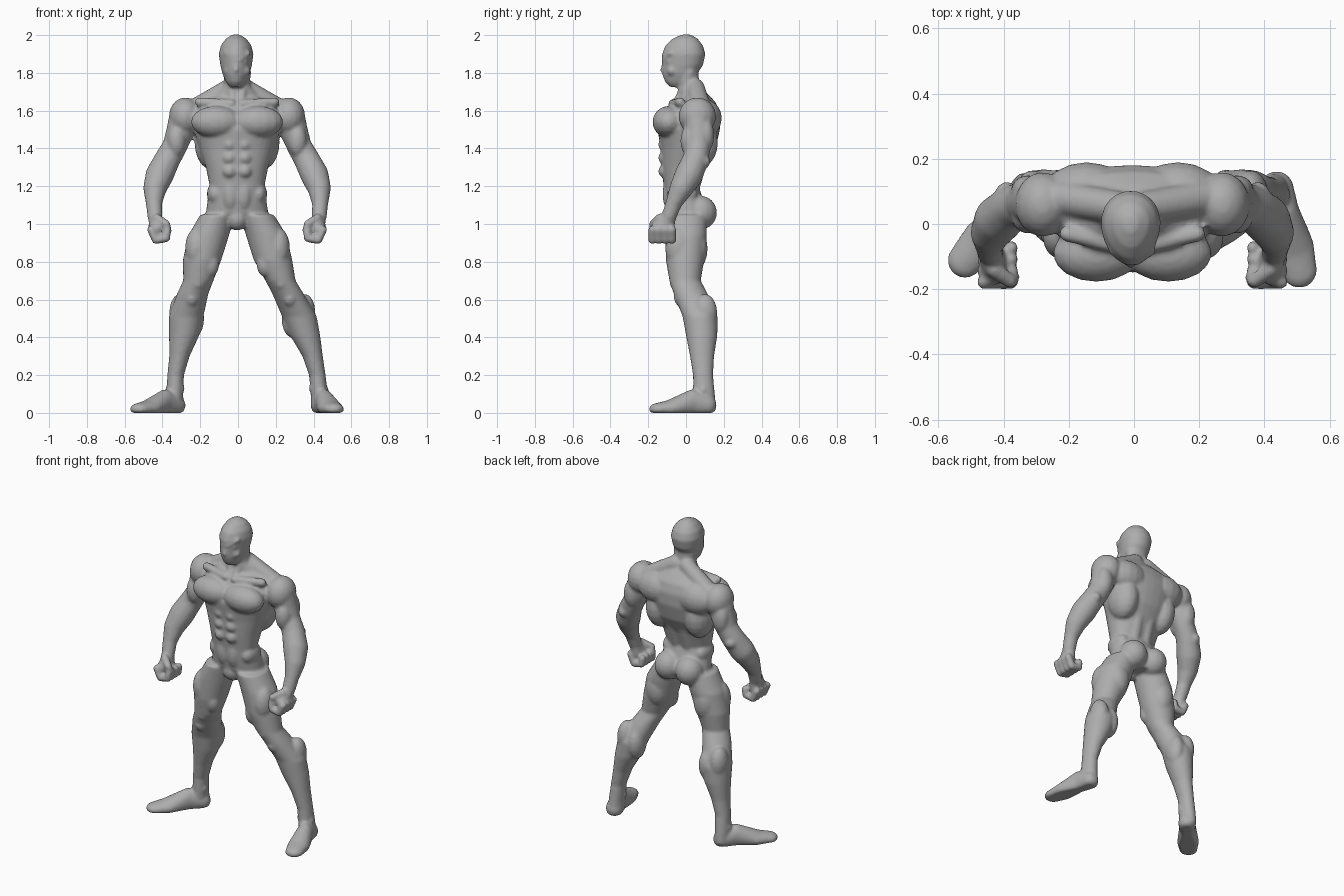
import bpy
import bmesh
from math import cos, sin, pi, copysign
from mathutils import Vector

default_cube = bpy.data.objects.get("Cube")
if default_cube:
    bpy.data.objects.remove(default_cube, do_unlink=True)

bm = bmesh.new()
CENTRE = -.005
SIDES = (1, -1)


def ball(x, y, z, rx, ry=None, rz=None):
    """Points spread over one ellipsoid, flattened at the ground."""
    ry, rz = ry or rx, rz or rx
    points = []
    for ring in range(1, 10):
        tilt = pi * ring / 10
        for step in range(16):
            turn = pi * step / 8
            points.append((x + rx * sin(tilt) * cos(turn),
                           y + ry * sin(tilt) * sin(turn),
                           max(z + rz * cos(tilt), 0)))
    points += [(x, y, z + rz), (x, y, max(z - rz, 0))]
    return points


def hull(*balls):
    """Tight skin around one or more ellipsoids."""
    verts = [bm.verts.new(p) for b in balls for p in ball(*b)]
    bmesh.ops.convex_hull(bm, input=verts)
    loose = [v for v in verts if not v.link_faces]
    bmesh.ops.delete(bm, geom=loose, context='VERTS')


def chain(*balls):
    """Limb made of hulls between neighbouring ellipsoids."""
    for first, second in zip(balls, balls[1:]):
        hull(first, second)


def pair(*balls):
    """Ellipsoid or chain of ellipsoids on both sides of the body."""
    for side in SIDES:
        moved = [(side * b[0] + CENTRE, *b[1:]) for b in balls]
        if len(moved) == 1:
            hull(*moved)
        else:
            chain(*moved)


def loft(rows, square=1.0, taper=0.0, count=32):
    """Closed stack of level rounded slices: x, y, z, half width, half depth."""
    rings = []
    for x, y, z, rx, ry in rows:
        ring = []
        for step in range(count):
            c, s = cos(2 * pi * step / count), sin(2 * pi * step / count)
            c = copysign(abs(c) ** square, c)
            s = copysign(abs(s) ** square, s)
            ring.append(bm.verts.new((x + rx * c * (1 + taper * s), y + ry * s, z)))
        rings.append(ring)
    for low, high in zip(rings, rings[1:]):
        for i in range(count):
            j = (i + 1) % count
            bm.faces.new((low[i], low[j], high[j], high[i]))
    bm.faces.new(list(reversed(rings[0])))
    bm.faces.new(rings[-1])


# Torso and neck
torso = [
    (.02, .99, .08, .08), (.01, 1.06, .165, .11), (-.01, 1.13, .155, .1),
    (-.025, 1.2, .145, .093), (-.015, 1.3, .165, .115), (.01, 1.4, .2, .145),
    (.015, 1.5, .23, .165), (.03, 1.58, .24, .15), (.045, 1.64, .21, .115),
    (.045, 1.68, .12, .08), (.015, 1.73, .07, .055), (.01, 1.82, .068, .055),
]
loft([(CENTRE, *row) for row in torso], square=.88)

# Chest, collar bones and neck cords
pair((.11, -.09, 1.54, .135, .088, .085))
pair((.03, -.07, 1.635, .025), (.2, -.03, 1.645, .025))
pair((.055, .02, 1.8, .022), (.02, -.04, 1.66, .022))

# Upper back: neck slope, shoulder blades, flanks and spine columns
pair((.04, .05, 1.72, .05), (.22, .08, 1.61, .055))
pair((.14, .1, 1.56, .13, .09, .1))
pair((.14, .06, 1.43, .085, .11, .14))
pair((.045, .12, 1.52, .055), (.04, .06, 1.32, .05), (.04, .03, 1.2, .045))

# Stomach muscles and waist
for level in (1.42, 1.35, 1.28):
    pair((.04, -.115, level, .037, .032, .036))
pair((.035, -.085, 1.16, .045, .04, .09))
pair((.115, -.02, 1.16, .045, .08, .06))

# Seat and groin
pair((.075, .075, 1.06, .085, .09, .09))
hull((CENTRE, -.045, 1.03, .06, .06, .065))

# Head
head = [
    (-.06, 1.725, .03, .025), (-.055, 1.75, .052, .055), (-.035, 1.79, .07, .09),
    (-.018, 1.84, .083, .108), (-.012, 1.9, .091, .115), (-.01, 1.945, .08, .1),
    (-.005, 1.98, .055, .068), (0, 2.003, .02, .025),
]
loft([(-.01, *row) for row in head], taper=.14)

# Face: nose, brows, eyes and cheeks
hull((-.01, -.112, 1.86, .012), (-.01, -.122, 1.815, .015))
pair((.012, -.115, 1.868, .014), (.06, -.082, 1.905, .014))
pair((.04, -.092, 1.862, .02, .014, .012))
pair((.045, -.075, 1.81, .026))

# Arms
pair((.28, .06, 1.57, .08), (.305, .065, 1.48, .073), (.33, .065, 1.41, .066),
     (.37, .05, 1.34, .069), (.41, .015, 1.26, .075), (.435, -.025, 1.19, .062),
     (.44, -.065, 1.11, .043), (.435, -.09, 1.04, .04))

# Shoulder caps, front and back arm muscles, elbows
pair((.275, .06, 1.57, .086, .1, .1))
pair((.32, .02, 1.44, .05, .05, .085))
pair((.32, .105, 1.47, .052, .045, .09))
pair((.385, .095, 1.33, .035))

# Fists: palm, curled fingers and thumb
pair((.435, -.09, 1.04, .036), (.425, -.125, .975, .04, .065, .045))
for finger in range(4):
    y = -.178 + finger * .035
    pair((.455, y, .97, .022), (.43, y, .915, .022),
         (.375, y, .925, .022), (.37, y, .965, .02))
pair((.425, -.14, 1.03, .025), (.375, -.175, 1.0, .022), (.365, -.165, .965, .02))

# Legs: y, half depth, half width, height, left x, right x
leg = [
    (.1, .058, .045, .03, .43, -.335), (.095, .058, .045, .1, .43, -.335),
    (.09, .053, .044, .2, .42, -.33), (.085, .064, .054, .3, .395, -.31),
    (.083, .083, .08, .41, .355, -.285), (.075, .093, .092, .51, .325, -.275),
    (.025, .09, .083, .63, .265, -.24), (-.005, .083, .08, .7, .225, -.21),
    (-.005, .102, .102, .81, .185, -.19), (0, .11, .108, .94, .15, -.155),
    (0, .11, .09, 1.05, .1, -.11),
]


def leg_x(side, height):
    """Middle of the leg at a given height."""
    column = 4 if side > 0 else 5
    for low, high in zip(leg, leg[1:]):
        if low[3] <= height <= high[3]:
            blend = (height - low[3]) / (high[3] - low[3])
            return low[column] + blend * (high[column] - low[column])


leg_muscles = {
    "outer_thigh": (.045, -.04, .87, .062, .07, .11),
    "inner_thigh": (-.05, -.05, .79, .045, .045, .07),
    "back_thigh": (0, .055, .87, .07, .06, .11),
    "kneecap": (0, -.055, .69, .038, .032, .04),
    "shin_top": (0, -.02, .61, .04, .045, .05),
    "inner_calf": (-.045, .1, .5, .052, .068, .1),
    "outer_calf": (.04, .1, .53, .055, .066, .1),
    "inner_ankle": (-.035, .08, .13, .018, .02, .022),
    "outer_ankle": (.035, .09, .12, .018, .02, .022),
}
for side in SIDES:
    loft([(leg_x(side, z), y, z, rx, ry) for y, ry, rx, z, _, _ in leg])
    for offset, y, z, *size in leg_muscles.values():
        hull((leg_x(side, z) + side * offset, y, z, *size))

# Feet: heel, instep, ball and toes along a turned line
foot = [(0, .053, .04, .055), (.3, .05, .055, .07),
        (.72, .066, .025, .045), (1, .055, .02, .033)]
for heel, toe in ((Vector((.437, .11)), Vector((.507, -.143))),
                  (Vector((-.33, .1)), Vector((-.518, -.112)))):
    spots = [(heel.lerp(toe, t), r, z, rz) for t, r, z, rz in foot]
    chain(*[(p.x, p.y, z, r, r, rz) for p, r, z, rz in spots])

# Fuse the parts into one smooth skin
bmesh.ops.recalc_face_normals(bm, faces=bm.faces)
rough = bpy.data.meshes.new("body_parts")
bm.to_mesh(rough)
bm.free()
body = bpy.data.objects.new("body", rough)
bpy.context.collection.objects.link(body)
fuse = body.modifiers.new("fuse", 'REMESH')
fuse.mode = 'VOXEL'
fuse.voxel_size = .009
soften = body.modifiers.new("soften", 'SMOOTH')
soften.factor = .5
soften.iterations = 6
graph = bpy.context.evaluated_depsgraph_get()
skin = bpy.data.meshes.new_from_object(body.evaluated_get(graph))
body.modifiers.clear()
body.data = skin
skin.name = "body"
bpy.data.meshes.remove(rough)
skin.shade_smooth()

# Plain grey skin
grey = bpy.data.materials.new("plain_grey")
grey.use_nodes = True
colour = (.42, .42, .42, 1)
grey.diffuse_color = colour
grey.node_tree.nodes["Principled BSDF"].inputs["Base Color"].default_value = colour
skin.materials.clear()
skin.materials.append(grey)
